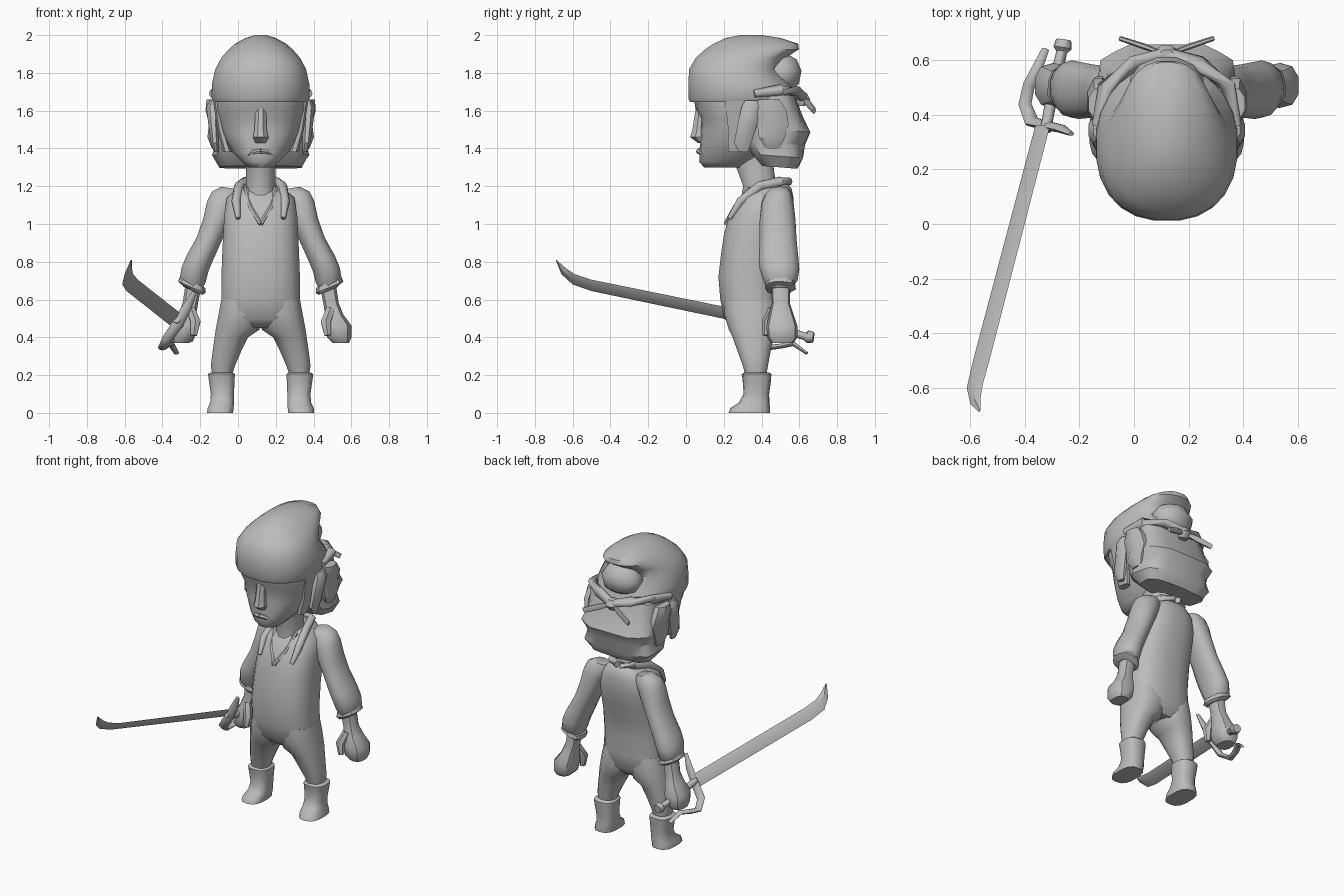
import bpy, bmesh, math
from mathutils import Vector

CX = 0.12  # symmetry plane of the figure

grey = bpy.data.materials.new("plain_grey")
grey.diffuse_color = (0.5, 0.5, 0.5, 1)


def finish(bm, name, angle=50):
    bmesh.ops.recalc_face_normals(bm, faces=bm.faces)
    me = bpy.data.meshes.new(name)
    bm.to_mesh(me)
    bm.free()
    ob = bpy.data.objects.new(name, me)
    bpy.context.collection.objects.link(ob)
    me.materials.append(grey)
    bpy.ops.object.select_all(action='DESELECT')
    ob.select_set(True)
    bpy.context.view_layer.objects.active = ob
    bpy.ops.object.shade_smooth_by_angle(angle=math.radians(angle))
    return ob


def skin(bm, rings):
    """Bridge point rings and cap both ends."""
    vs = [[bm.verts.new(p) for p in r] for r in rings]
    n = len(vs[0])
    for a, b in zip(vs, vs[1:]):
        for i in range(n):
            j = (i + 1) % n
            bm.faces.new((a[i], a[j], b[j], b[i]))
    bm.faces.new(vs[0])
    bm.faces.new(vs[-1])


def loft(name, rows, sides=16, power=2.4, mirror=False, tilt=0, slope=0, jag=0, angle=50):
    """Stack rounded sections; each row is (z, x0, x1, y0, y1)."""
    bm = bmesh.new()
    for flip in ((False, True) if mirror else (False,)):
        rings = []
        for k, (z, x0, x1, y0, y1) in enumerate(rows):
            ring = []
            for i in range(sides):
                a = 2 * math.pi * (i + .5) / sides
                c, s = math.cos(a), math.sin(a)
                u = math.copysign(abs(c) ** (2 / power), c)
                v = math.copysign(abs(s) ** (2 / power), s)
                f = 1 - jag * ((i + k) % 2)
                dx, dy = u * f * (x1 - x0) / 2, v * f * (y1 - y0) / 2
                x = (x0 + x1) / 2 + dx
                ring.append((2 * CX - x if flip else x, (y0 + y1) / 2 + dy,
                             z + tilt * dx + slope * dy))
            rings.append(ring)
        skin(bm, rings)
    return finish(bm, name, angle)


def tube(name, path, radii, sides=8, mirror=False, flat=1.0):
    """Sweep a round or flattened section along a path."""
    bm = bmesh.new()
    for flip in ((False, True) if mirror else (False,)):
        pts = [Vector((2 * CX - p[0] if flip else p[0], p[1], p[2])) for p in path]
        rings = []
        for i, p in enumerate(pts):
            t = (pts[min(i + 1, len(pts) - 1)] - pts[max(i - 1, 0)]).normalized()
            ref = Vector((1, 0, 0)) if abs(t.x) < .8 else Vector((0, 0, 1))
            s = t.cross(ref).normalized()
            w = t.cross(s)
            r = radii[i] if isinstance(radii, (list, tuple)) else radii
            rings.append([p + r * (s * math.cos(a) * flat + w * math.sin(a))
                          for a in (2 * math.pi * k / sides for k in range(sides))])
        skin(bm, rings)
    return finish(bm, name)


# Clothes: shirt, trousers, sleeves, boots
loft("torso", [(.45, -.03, .27, .25, .45), (.5, -.10, .34, .2, .49), (.6, -.09, .33, .18, .5),
               (.72, -.09, .33, .17, .5), (.85, -.085, .325, .185, .52), (.95, -.08, .32, .2, .55),
               (1.05, -.075, .315, .23, .57), (1.14, -.06, .3, .28, .57),
               (1.19, .0, .24, .33, .56), (1.21, .04, .2, .38, .54)], sides=20, power=2.6)
loft("trouser_legs", [(.19, .275, .375, .315, .425), (.25, .255, .385, .30, .435),
                      (.33, .22, .375, .27, .45), (.40, .185, .365, .245, .465),
                      (.44, .125, .36, .225, .48), (.52, .10, .345, .2, .49),
                      (.6, .11, .33, .2, .48)], mirror=True)
loft("sleeves", [(.66, .43, .53, .43, .56), (.70, .41, .55, .41, .59), (.76, .395, .54, .39, .6),
                 (.82, .37, .515, .385, .595), (.92, .325, .46, .39, .585), (1.02, .28, .425, .39, .58),
                 (1.11, .24, .405, .4, .57), (1.16, .22, .38, .42, .56), (1.19, .23, .33, .45, .54)],
     sides=14, power=2.2, mirror=True, tilt=.15)
loft("cuffs", [(.645, .425, .525, .43, .56), (.665, .41, .56, .415, .585), (.69, .41, .55, .42, .58)],
     sides=12, mirror=True, tilt=.42, jag=.05, angle=30)
loft("boots", [(0, .265, .405, .225, .445), (.025, .262, .402, .235, .445), (.055, .26, .388, .28, .442),
               (.1, .26, .385, .305, .44), (.17, .257, .395, .3, .45), (.205, .255, .4, .295, .452),
               (.215, .27, .385, .31, .44)], sides=14, power=2.7, mirror=True, angle=40)
tube("collar", [(.13, .545, 1.225), (.2, .5, 1.225), (.235, .39, 1.2), (.25, .29, 1.12),
                (.24, .23, 1.03)], [.022, .026, .026, .024, .012], mirror=True)
tube("neckline", [(.2, .34, 1.19), (.175, .26, 1.09), (.12, .21, 1.0)], .012, sides=6, mirror=True)

# Hands
loft("hands", [(.37, .50, .59, .45, .57), (.40, .47, .603, .43, .59), (.46, .46, .605, .425, .59),
               (.52, .46, .56, .44, .57), (.58, .45, .535, .455, .55), (.68, .43, .52, .45, .55)],
     sides=10, power=2.6, mirror=True, angle=40)
tube("thumbs", [(.49, .46, .55), (.465, .43, .48), (.475, .425, .41)], [.025, .03, .02],
     sides=6, mirror=True)

# Head
loft("neck", [(1.1, .03, .21, .28, .5), (1.2, .04, .2, .3, .48), (1.36, .04, .2, .24, .46)],
     sides=12, power=2.1)
loft("face", [(1.30, .05, .19, .095, .3), (1.33, .02, .22, .07, .36), (1.38, -.03, .27, .072, .42),
              (1.48, -.085, .325, .075, .5), (1.56, -.11, .35, .078, .52), (1.61, -.12, .36, .05, .52),
              (1.68, -.12, .36, .04, .52)], sides=18, power=2.3)
loft("nose", [(1.43, .09, .15, .06, .12), (1.46, .075, .165, .018, .12), (1.5, .085, .155, .03, .12),
              (1.63, .09, .15, .052, .12)], sides=8, power=2, angle=35)
tube("lips", [(.12, .068, 1.385), (.16, .075, 1.38), (.185, .09, 1.365)], [.016, .013, .004],
     sides=6, mirror=True)
loft("ears", [(1.38, .34, .37, .28, .33), (1.43, .34, .385, .25, .35), (1.53, .34, .40, .27, .38),
              (1.62, .34, .41, .29, .4), (1.655, .35, .39, .31, .38)], sides=8, power=2,
     mirror=True, angle=35)

# Hair: back mass, side locks, sideburns
loft("back_hair", [(1.30, -.10, .34, .40, .59), (1.36, -.14, .38, .34, .625), (1.43, -.125, .365, .3, .63),
                   (1.50, -.145, .385, .3, .665), (1.58, -.13, .37, .28, .62), (1.69, -.12, .36, .3, .58)],
     sides=18, power=3.2, jag=.04, slope=-.08, angle=30)
loft("side_locks", [(1.40, .33, .38, .42, .5), (1.46, .33, .405, .38, .53), (1.53, .33, .395, .37, .55),
                    (1.6, .33, .415, .36, .54), (1.66, .33, .41, .38, .5)], sides=8, power=2,
     mirror=True, angle=30)
loft("sideburns", [(1.38, .27, .32, .22, .3), (1.5, .31, .35, .22, .34), (1.66, .33, .375, .2, .34)],
     sides=8, power=2.5, mirror=True, angle=30)

# Headscarf with folded back, knot and tails
loft("headscarf", [(1.645, -.13, .37, .02, .56), (1.665, -.142, .382, .01, .58), (1.74, -.14, .38, .01, .56),
                   (1.82, -.122, .362, .015, .49), (1.88, -.09, .33, .05, .53), (1.925, -.05, .29, .1, .6),
                   (1.955, -.015, .255, .145, .595), (1.985, .04, .2, .21, .5), (2.0, .09, .15, .29, .4)],
     sides=24, power=2.3)
loft("scarf_bulge", [(1.70, .06, .18, .42, .54), (1.74, .0, .24, .42, .6), (1.81, -.02, .26, .4, .615),
                     (1.87, .02, .22, .4, .59), (1.9, .07, .17, .42, .54)], sides=12, power=2)
tube("scarf_tie", [(.375, .36, 1.69), (.345, .5, 1.71), (.24, .585, 1.70), (.11, .625, 1.665)],
     [.02, .03, .032, .025], mirror=True)
loft("knot", [(1.625, .09, .15, .59, .63), (1.66, .075, .165, .58, .66), (1.695, .09, .15, .59, .64)],
     sides=8, power=2)
tube("tie_tails", [(.12, .62, 1.665), (.2, .65, 1.635), (.29, .68, 1.6)], [.012, .022, .018],
     sides=6, mirror=True, flat=.5)

# Sabre: blade from lower-edge and upper-edge stations
bm = bmesh.new()
stations = [((-.362, .36, .465), (-.308, .36, .53)), ((-.59, -.5, .645), (-.53, -.5, .705)),
            ((-.613, -.6, .68), (-.555, -.59, .735)), ((-.6, -.66, .735), (-.562, -.635, .765)),
            ((-.568, -.69, .81), (-.562, -.685, .808))]
rings = []
for k, (lo, hi) in enumerate(stations):
    lo, hi = Vector(lo), Vector(hi)
    n = (hi - lo).cross(Vector((-.25, -.95, .2))).normalized() * (.009 if k < 4 else .002)
    mid = lo.lerp(hi, .6)
    rings.append([lo, mid + n, hi, mid - n])
skin(bm, rings)
finish(bm, "blade", 30)
tube("sabre_grip", [(-.325, .34, .495), (-.295, .5, .445), (-.265, .63, .405), (-.262, .645, .403),
                    (-.258, .675, .4)], [.02, .022, .02, .034, .028])
tube("sabre_guard", [(-.23, .33, .64), (-.27, .35, .56), (-.32, .36, .47), (-.375, .375, .39),
                     (-.40, .44, .345), (-.385, .51, .355), (-.355, .57, .365), (-.325, .64, .315)],
     [.012, .026, .03, .028, .024, .022, .02, .014], flat=.6)
